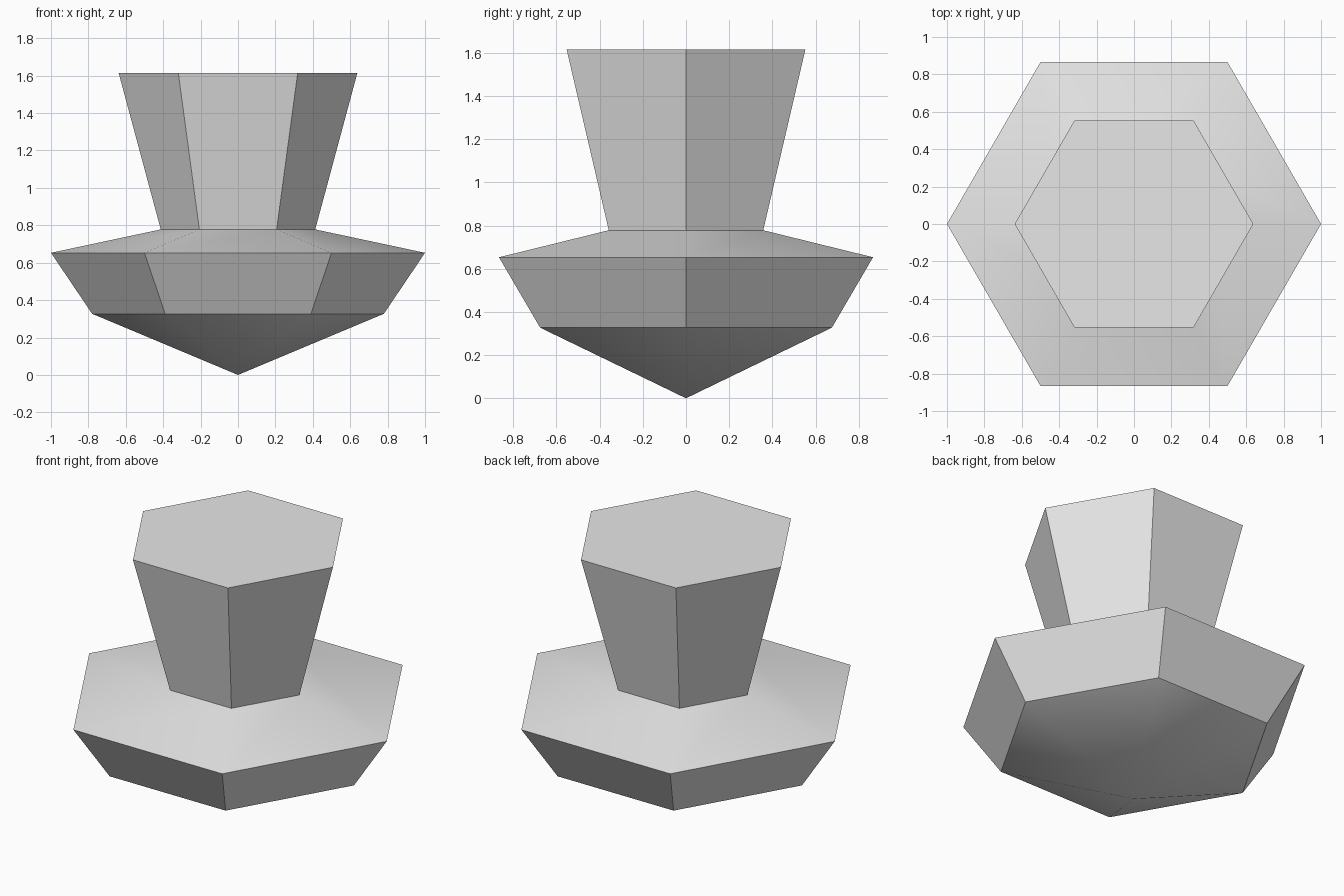
import bpy, bmesh, math

cube = bpy.data.objects.get("Cube")
if cube:
    bpy.data.objects.remove(cube, do_unlink=True)

SIDES = 6

# Single plain grey
grey = bpy.data.materials.new("light_grey")
grey.use_nodes = True
grey.diffuse_color = (0.8, 0.8, 0.8, 1)
grey.node_tree.nodes["Principled BSDF"].inputs["Base Color"].default_value = (0.8, 0.8, 0.8, 1)


def hex_lathe(name, profile, cap_top=False):
    """Stack hexagonal rings from (radius, z) pairs; radius 0 makes a point."""
    bm = bmesh.new()
    rings = []
    for r, z in profile:
        if r == 0:
            rings.append([bm.verts.new((0, 0, z))] * SIDES)
        else:
            rings.append([bm.verts.new((r * math.cos(math.tau * i / SIDES),
                                        r * math.sin(math.tau * i / SIDES), z))
                          for i in range(SIDES)])
    for low, high in zip(rings, rings[1:]):
        for i in range(SIDES):
            j = (i + 1) % SIDES
            corners = [low[i], low[j], high[j], high[i]]
            bm.faces.new(list(dict.fromkeys(corners)))
    if cap_top:
        bm.faces.new(rings[-1])
    mesh = bpy.data.meshes.new(name)
    bm.to_mesh(mesh)
    bm.free()
    mesh.materials.append(grey)
    obj = bpy.data.objects.new(name, mesh)
    bpy.context.collection.objects.link(obj)
    bpy.ops.object.select_all(action='DESELECT')
    obj.select_set(True)
    bpy.context.view_layer.objects.active = obj
    bpy.ops.object.shade_smooth_by_angle(angle=math.radians(30))
    return obj


# Pointed body: bottom tip, flared band, sloping shoulder
hex_lathe("pointed_body", [(0, 0), (0.78, 0.327), (1.0, 0.653), (0.413, 0.778)])

# Flared stem rising from the shoulder, closed on top
hex_lathe("flared_stem", [(0.413, 0.778), (0.638, 1.614)], cap_top=True)
